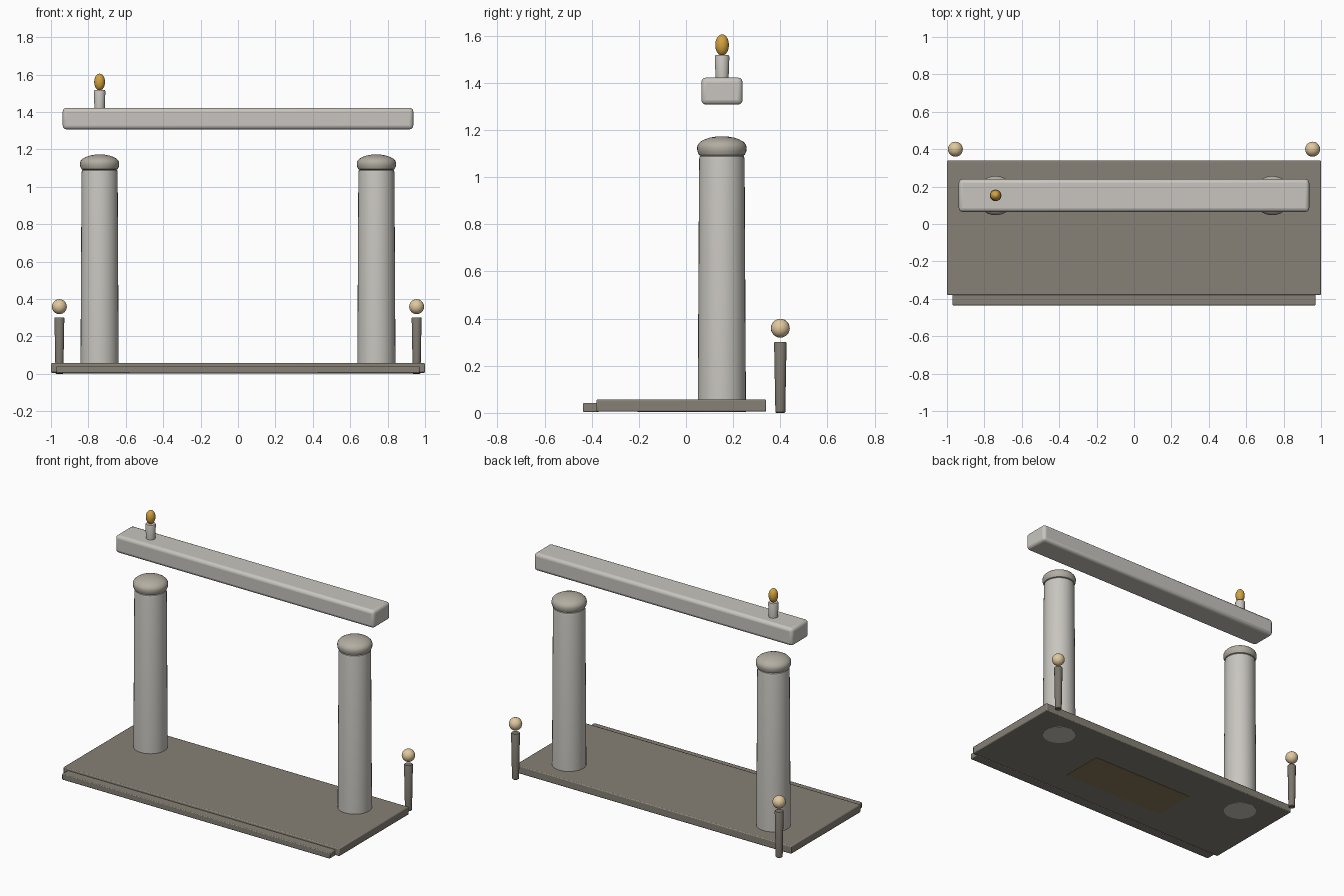
import bpy, math

if "Cube" in bpy.data.objects:
    bpy.data.objects.remove(bpy.data.objects["Cube"])


def material(name, rgb):
    m = bpy.data.materials.new(name)
    m.diffuse_color = (*rgb, 1)
    m.use_nodes = True
    m.node_tree.nodes["Principled BSDF"].inputs["Base Color"].default_value = m.diffuse_color
    return m


STONE = material("stone", (0.58, 0.56, 0.52))
CAP = material("cap_stone", (0.45, 0.42, 0.36))
FLOOR = material("floor_stone", (0.24, 0.22, 0.18))
POST = material("post_stone", (0.2, 0.18, 0.15))
BALL = material("pale_glow", (0.75, 0.58, 0.34))
FLAME = material("flame_gold", (0.65, 0.36, 0.05))
INLAY = material("inlay_bronze", (0.25, 0.2, 0.1))


def finish(name, mat):
    ob = bpy.context.object
    ob.name = name
    ob.data.materials.append(mat)
    return ob


def box(name, lo, hi, mat, bevel=0.0, segments=2):
    bpy.ops.mesh.primitive_cube_add(size=1, location=[(a + b) / 2 for a, b in zip(lo, hi)])
    ob = finish(name, mat)
    ob.scale = [b - a for a, b in zip(lo, hi)]
    bpy.ops.object.transform_apply(location=False, rotation=False, scale=True)
    if bevel:
        mod = ob.modifiers.new("bevel", 'BEVEL')
        mod.width = bevel
        mod.segments = segments
        bpy.ops.object.shade_smooth_by_angle(angle=math.radians(35))
    return ob


def lathe(name, x, y, profile, mat, n=32):
    """Closed turned shape from (radius, z) rings, bottom to top."""
    verts = [(r * math.cos(2 * math.pi * i / n), r * math.sin(2 * math.pi * i / n), z)
             for r, z in profile for i in range(n)]
    faces = [(k * n + i, k * n + (i + 1) % n, (k + 1) * n + (i + 1) % n, (k + 1) * n + i)
             for k in range(len(profile) - 1) for i in range(n)]
    faces += [tuple(reversed(range(n))), tuple(range((len(profile) - 1) * n, len(profile) * n))]
    me = bpy.data.meshes.new(name)
    me.from_pydata(verts, [], faces)
    ob = bpy.data.objects.new(name, me)
    bpy.context.collection.objects.link(ob)
    ob.location = (x, y, 0)
    bpy.ops.object.select_all(action='DESELECT')
    bpy.context.view_layer.objects.active = ob
    ob.select_set(True)
    bpy.ops.object.shade_smooth_by_angle(angle=math.radians(35))
    return finish(name, mat)


def ball(name, loc, rx, rz, mat):
    bpy.ops.mesh.primitive_uv_sphere_add(segments=20, ring_count=12, radius=1, location=loc)
    ob = finish(name, mat)
    ob.scale = (rx, rx, rz)
    bpy.ops.object.transform_apply(location=False, rotation=False, scale=True)
    bpy.ops.object.shade_smooth()


# Floor slab, front step and inlay under the slab
box("floor_slab", (-1, -0.38, 0.005), (1, 0.34, 0.057), FLOOR, 0.006)
box("front_step", (-0.97, -0.437, 0.003), (0.97, -0.37, 0.042), FLOOR, 0.005)
box("floor_inlay", (-0.38, -0.205, 0.003), (0.38, 0.085, 0.03), INLAY)

# Columns with domed caps, and small back posts with globes
dome = [(0.105 * math.cos(a), 1.127 + 0.046 * math.sin(a))
        for a in [math.radians(d) for d in (0, 15, 30, 45, 60, 75, 87)]]
for s, side in ((-1, "left"), (1, "right")):
    lathe(side + "_column", 0.74 * s, 0.152,
          [(0.102, 0.004), (0.102, 0.06), (0.0965, 1.075), (0.094, 1.088), (0.086, 1.095)], STONE)
    lathe(side + "_column_cap", 0.74 * s, 0.152,
          [(0.085, 1.088), (0.097, 1.094), (0.104, 1.11)] + dome, CAP)
    lathe(side + "_post", 0.955 * s, 0.4,
          [(0.018, 0), (0.021, 0.003), (0.0265, 0.297), (0.024, 0.301)], POST, 20)
    ball(side + "_post_globe", (0.955 * s, 0.4, 0.359), 0.04, 0.04, BALL)

# Floating lintel with a single candle on the left
box("lintel", (-0.937, 0.065, 1.307), (0.937, 0.24, 1.422), STONE, 0.02, 3)
lathe("candle", -0.74, 0.153,
      [(0.028, 1.41), (0.028, 1.43), (0.031, 1.51), (0.028, 1.517)], STONE, 20)
ball("candle_flame", (-0.74, 0.153, 1.56), 0.029, 0.045, FLAME)
